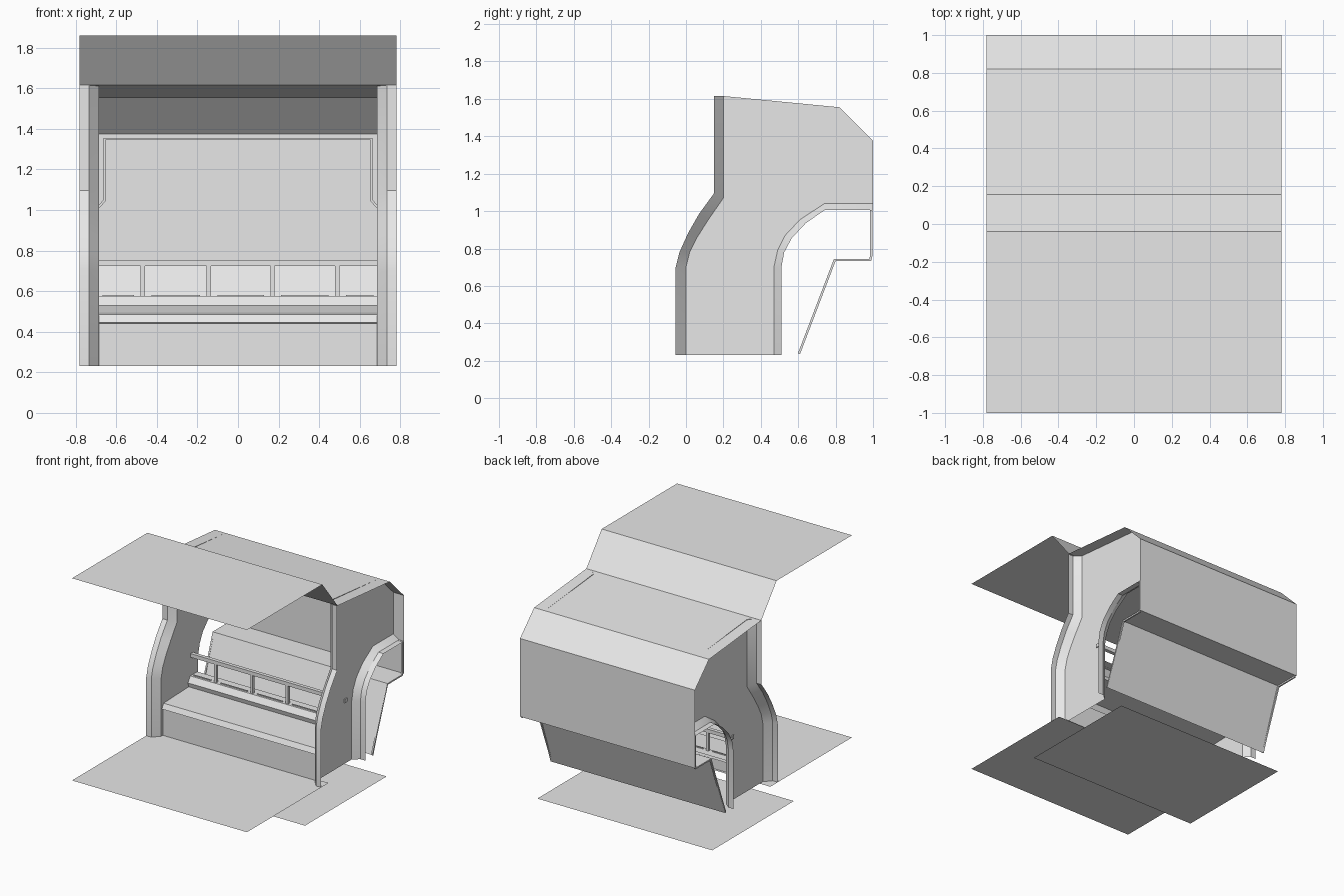
import bpy, bmesh
from mathutils import Vector

if "Cube" in bpy.data.objects:
    bpy.data.objects.remove(bpy.data.objects["Cube"], do_unlink=True)

grey = bpy.data.materials.new("light_grey")
grey.use_nodes = True
grey.diffuse_color = (0.8, 0.8, 0.8, 1)
grey.node_tree.nodes["Principled BSDF"].inputs["Base Color"].default_value = (0.8, 0.8, 0.8, 1)

HALF = 0.78    # half width of roof, floors and back
WALL = 0.685   # side wall plane
LIP = 0.735    # where the wall trim turns into its flat flange


def finish(name, bm, smooth=False):
    mesh = bpy.data.meshes.new(name)
    bm.to_mesh(mesh)
    bm.free()
    mesh.materials.append(grey)
    obj = bpy.data.objects.new(name, mesh)
    bpy.context.collection.objects.link(obj)
    if smooth:
        bpy.ops.object.select_all(action='DESELECT')
        obj.select_set(True)
        bpy.context.view_layer.objects.active = obj
        bpy.ops.object.shade_smooth_by_angle(angle=0.5)
    return obj


def loft(bm, rails):
    """Skin quads between successive rails of points."""
    rows = [[bm.verts.new(p) for p in rail] for rail in rails]
    for a, b in zip(rows, rows[1:]):
        for i in range(len(a) - 1):
            bm.faces.new((a[i], a[i + 1], b[i + 1], b[i]))


def sheet(name, profile, half=HALF):
    """Pull a (y, z) profile across the full width as a thin sheet."""
    bm = bmesh.new()
    loft(bm, [[(x, y, z) for y, z in profile] for x in (-half, half)])
    return finish(name, bm)


def bar(bm, p, q, t):
    """Square bar of thickness t between two points."""
    p, q = Vector(p), Vector(q)
    d = q - p
    verts = bmesh.ops.create_cube(bm, size=1)["verts"]
    rot = d.to_track_quat('Z', 'Y')
    for v in verts:
        v.co = (p + q) / 2 + rot @ Vector((v.co.x * t, v.co.y * t, v.co.z * (d.length + t * 0.5)))


# Edges of the side wall, and of the trim that flares out from it
front_in = [(0, .23), (0, .70), (.02, .78), (.06, .86), (.12, .955), (.2, 1.07), (.2, 1.615)]
front_out = [(-.055, .23), (-.055, .70), (-.035, .78), (.01, .88), (.07, .985), (.15, 1.095), (.15, 1.615)]
rear_in = [(.47, .23), (.47, .70), (.49, .79), (.53, .87), (.61, .955), (.74, 1.04), (1, 1.04)]
rear_out = [(.51, .23), (.51, .70), (.525, .78), (.565, .855), (.64, .935), (.74, 1.005), (1, 1.005)]
roof = [(.155, 1.615), (.82, 1.555), (1, 1.375)]

for side, s in (("left", 1), ("right", -1)):
    # Flat wall
    bm = bmesh.new()
    outline = front_in + roof[1:] + rear_in[::-1]
    bm.faces.new([bm.verts.new((s * WALL, y, z)) for y, z in outline])
    finish(side + "_wall", bm)
    # Chamfer and flange along the front and rear edges
    for end, inner, outer in (("front", front_in, front_out), ("rear", rear_in, rear_out)):
        bm = bmesh.new()
        loft(bm, [[(s * x, y, z) for y, z in edge]
                  for x, edge in ((WALL, inner), (LIP, outer), (HALF, outer))])
        finish(side + "_" + end + "_trim", bm, smooth=True)

# Roof, awning and back
sheet("roof", roof)
sheet("awning", [(.155, 1.615), (-.04, 1.86), (-1, 1.86)])
sheet("back_panel", [(1, 1.375), (1, .745)])
sheet("back_shelf", [(1, .745), (.79, .745)])
sheet("lower_back_panel", [(.79, .745), (.61, .235)])

# Floor sheets
sheet("front_floor", [(-1, .23), (.04, .23)])
sheet("lower_floor", [(-.26, 0), (.78, 0)])

# Counter: front board, lip, top, riser and ledge
sheet("counter_front", [(.02, .23), (.02, .44)], WALL)
sheet("counter_top", [(.02, .44), (.01, .445), (.03, .485), (.35, .495)], WALL)
sheet("counter_riser", [(.35, .495), (.34, .53)], WALL)
sheet("counter_ledge", [(.34, .53), (.37, .575), (.46, .575)], WALL)

# Guard rail with posts, and plates between the posts
RAIL_Y = .39
bm = bmesh.new()
bar(bm, (-WALL, RAIL_Y, .738), (WALL, RAIL_Y, .738), .03)
finish("guard_rail", bm)
posts = [-.47, -.145, .17, .49]
bm = bmesh.new()
for x in posts:
    bar(bm, (x, RAIL_Y, .575), (x, RAIL_Y, .73), .022)
finish("rail_posts", bm)
bm = bmesh.new()
stops = [-.71] + posts + [.71]
for a, b in zip(stops, stops[1:]):
    bar(bm, (a + .045, RAIL_Y, .578), (b - .045, RAIL_Y, .578), .008)
finish("ledge_plates", bm)

# Raised rim around the inside of the back
bm = bmesh.new()
bar(bm, (-.66, .99, 1.35), (.66, .99, 1.35), .012)
for s in (1, -1):
    path = [(.66, .99, 1.35), (.66, .99, 1.045), (.70, .99, 1.0), (.772, .99, 1.0),
            (.772, .99, .76), (.772, .985, .738), (.772, .795, .738), (.772, .605, .24)]
    for p, q in zip(path, path[1:]):
        bar(bm, (s * p[0], *p[1:]), (s * q[0], *q[1:]), .012)
finish("back_rim", bm)
